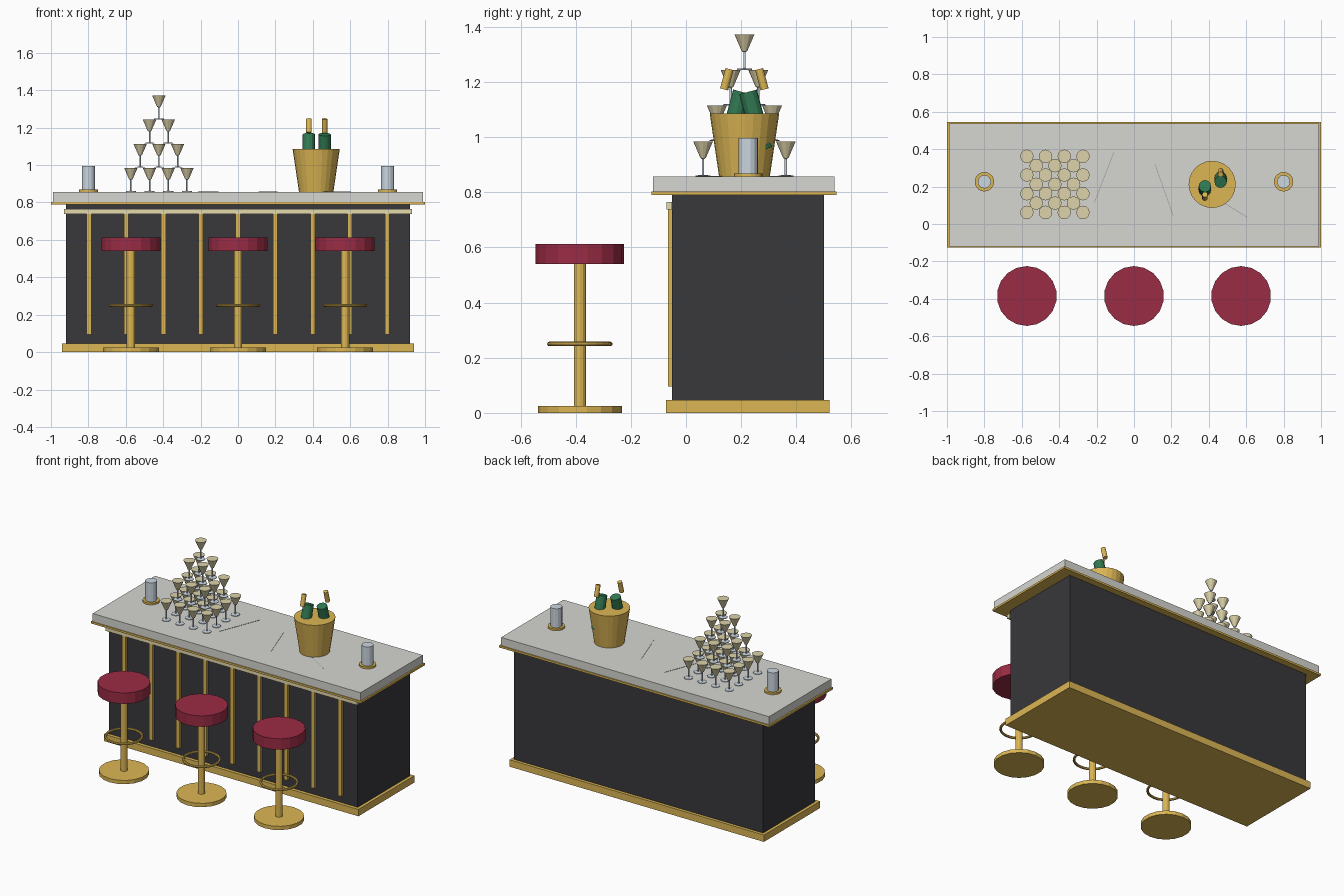
import bpy
import math
from mathutils import Vector

if "Cube" in bpy.data.objects:
    bpy.data.objects.remove(bpy.data.objects["Cube"])


def material(name, rgb):
    m = bpy.data.materials.new(name)
    m.diffuse_color = (*rgb, 1)
    m.use_nodes = True
    m.node_tree.nodes["Principled BSDF"].inputs["Base Color"].default_value = m.diffuse_color
    return m


GOLD = material("gold", (0.72, 0.47, 0.09))
DARK = material("dark_panel", (0.04, 0.04, 0.045))
STONE = material("stone", (0.67, 0.67, 0.64))
VEIN = material("vein", (0.4, 0.4, 0.4))
CREAM = material("cream", (0.78, 0.70, 0.42))
RED = material("red_leather", (0.33, 0.025, 0.06))
GREEN = material("bottle_green", (0.03, 0.19, 0.085))
GLASS = material("clear_glass", (0.6, 0.68, 0.74))
WINE = material("wine", (0.72, 0.65, 0.40))


def finish(ob, name, mat):
    ob.name = name
    ob.data.materials.append(mat)
    return ob


def box(name, lo, hi, mat):
    lo, hi = Vector(lo), Vector(hi)
    bpy.ops.mesh.primitive_cube_add(size=1, location=(lo + hi) / 2)
    ob = bpy.context.object
    ob.scale = hi - lo
    return finish(ob, name, mat)


def tube(name, x, y, z0, z1, r0, r1, mat, n=18):
    bpy.ops.mesh.primitive_cone_add(vertices=n, radius1=r0, radius2=r1, depth=z1 - z0,
                                    location=(x, y, (z0 + z1) / 2))
    return finish(bpy.context.object, name, mat)


def lathe(name, profile, mats, n):
    """Spin (radius, z, material index) rings into a closed flat-shaded mesh."""
    verts = [(r * math.sin(2 * math.pi * i / n), r * math.cos(2 * math.pi * i / n), z)
             for r, z, _ in profile for i in range(n)]
    faces = [tuple(range(n)), tuple(reversed(range(len(verts) - n, len(verts))))]
    slots = [0, profile[-1][2]]
    for k in range(len(profile) - 1):
        for i in range(n):
            j = (i + 1) % n
            faces.append((k * n + j, k * n + i, (k + 1) * n + i, (k + 1) * n + j))
            slots.append(profile[k][2])
    me = bpy.data.meshes.new(name)
    me.from_pydata(verts, [], faces)
    for m in mats:
        me.materials.append(m)
    me.polygons.foreach_set("material_index", slots)
    return me


# Bar counter
box("bar_plinth", (-0.94, -0.072, 0), (0.94, 0.52, 0.046), GOLD)
box("bar_body", (-0.92, -0.05, 0.046), (0.92, 0.50, 0.79), DARK)
box("counter_trim", (-1, -0.125, 0.79), (1, 0.545, 0.803), GOLD)
box("counter_top", (-0.99, -0.12, 0.80), (0.99, 0.538, 0.857), STONE)
box("front_rail", (-0.93, -0.07, 0.738), (0.93, -0.05, 0.765), CREAM)
for i in range(9):
    x = -0.797 + i * 0.1993
    box("front_strip", (x - 0.0125, -0.066, 0.095), (x + 0.0125, -0.05, 0.738), GOLD)

# Stone veins
for a, b in [((-0.213, 0.112), (-0.107, 0.385)), ((0.112, 0.32), (0.21, 0.043)),
             ((0.359, 0.19), (0.604, 0.037))]:
    a, b = Vector(a), Vector(b)
    mid, d = (a + b) / 2, b - a
    ob = box("stone_vein", (mid.x - d.length / 2, mid.y - 0.002, 0.856),
             (mid.x + d.length / 2, mid.y + 0.002, 0.8585), VEIN)
    ob.rotation_euler.z = math.atan2(d.y, d.x)

# Stools
SY = -0.385
for x in (-0.573, 0, 0.573):
    tube("stool_base", x, SY, 0, 0.025, 0.152, 0.152, GOLD)
    tube("stool_pole", x, SY, 0.025, 0.54, 0.022, 0.022, GOLD, 12)
    bpy.ops.mesh.primitive_torus_add(location=(x, SY, 0.25), major_radius=0.111, minor_radius=0.008,
                                     major_segments=24, minor_segments=8)
    finish(bpy.context.object, "stool_foot_ring", GOLD)
    tube("stool_seat", x, SY, 0.54, 0.613, 0.16, 0.16, RED)

# Pyramid of filled glasses, sharing one lathed mesh
glass = lathe("party_glass", [(0.027, 0, 0), (0.027, 0.004, 0), (0.004, 0.006, 0), (0.004, 0.064, 0),
                              (0.010, 0.068, 1), (0.036, 0.128, 1)], [GLASS, WINE], 12)
CX, CY, PITCH = -0.423, 0.212, 0.1
for level in range(4):
    n = 4 - level
    for i in range(n):
        for j in range(n):
            ob = bpy.data.objects.new("party_glass", glass)
            ob.location = (CX + (i - (n - 1) / 2) * PITCH, CY + (j - (n - 1) / 2) * PITCH,
                           0.857 + level * 0.129)
            bpy.context.collection.objects.link(ob)

# Ice bucket with two leaning bottles
tube("ice_bucket", 0.418, CY, 0.857, 1.086, 0.092, 0.126, GOLD, 24)
for x, top_y, neck_y, tilt in ((0.379, 0.203, 0.148, -15), (0.463, 0.225, 0.275, 15)):
    t = math.radians(tilt)
    axis = Vector((0, -math.sin(t), math.cos(t)))
    c = Vector((x, top_y, 1.164)) - axis * 0.108
    tube("bottle_body", c.x, c.y, c.z - 0.108, c.z + 0.108, 0.033, 0.033, GREEN, 12).rotation_euler.x = t
    tube("bottle_neck", x, neck_y, 1.172, 1.248, 0.015, 0.015, GOLD, 12).rotation_euler.x = t

# Table lamps
for x in (-0.8, 0.8):
    tube("lamp_base", x, 0.226, 0.857, 0.869, 0.052, 0.052, GOLD, 18)
    tube("lamp_shade", x, 0.226, 0.869, 0.996, 0.036, 0.036, GLASS, 14)
